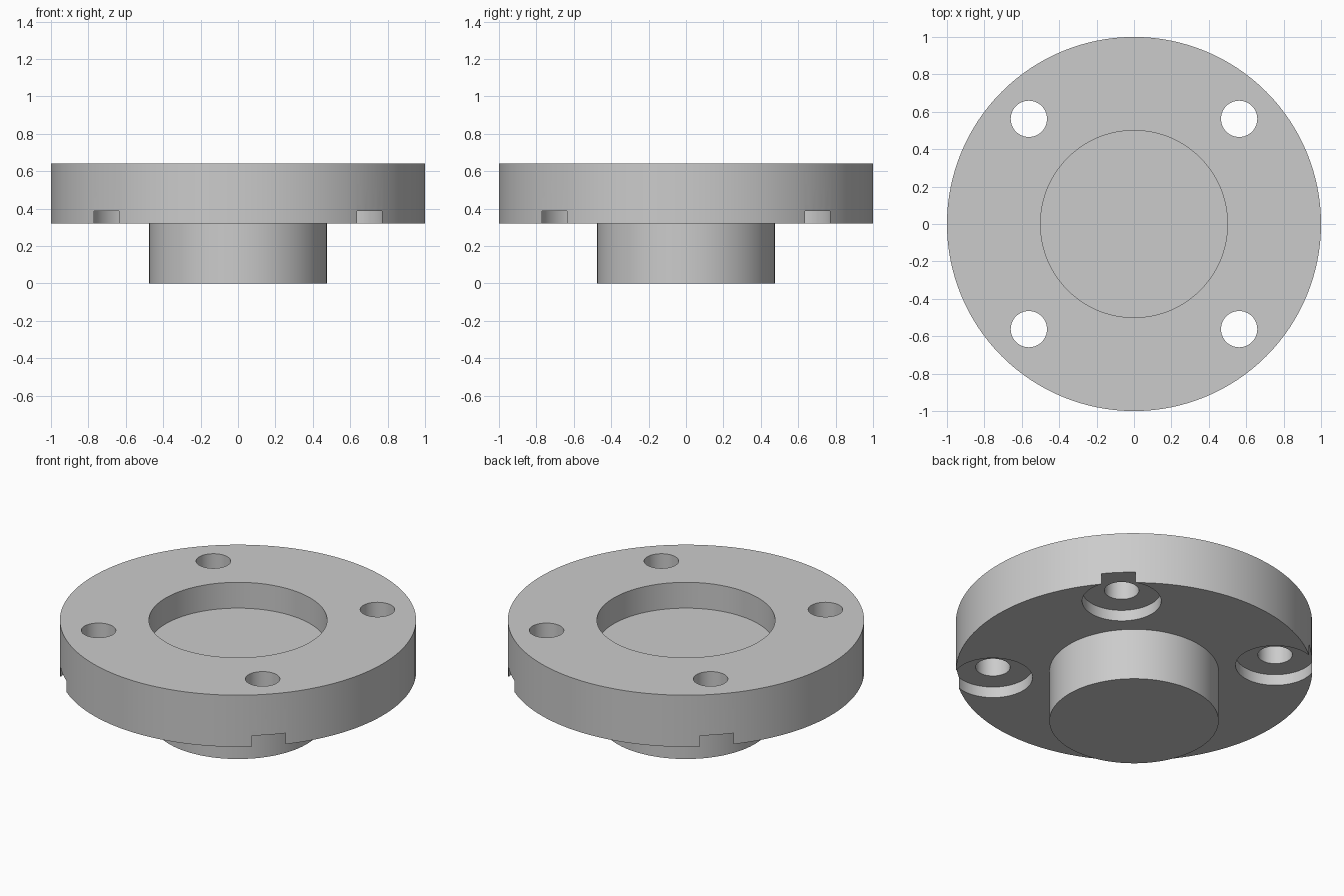
import bpy
import bmesh
from math import cos, sin, radians, tau

if "Cube" in bpy.data.objects:
    bpy.data.objects.remove(bpy.data.objects["Cube"], do_unlink=True)

# Dimensions
FLANGE_R, BOSS_R, RECESS_R = 1.0, 0.475, 0.5
FLANGE_Z, RECESS_Z, TOP_Z = 0.32, 0.48, 0.64
HOLE_R, BORE_R, BORE_Z = 0.097, 0.222, 0.388
BOLT_CIRCLE = 0.795

# Material
steel = bpy.data.materials.new("plain grey metal")
steel.use_nodes = True
grey = (0.6, 0.6, 0.6, 1)
steel.diffuse_color = grey
steel.node_tree.nodes["Principled BSDF"].inputs["Base Color"].default_value = grey


def add_lathe(bm, profile, segments, cx=0, cy=0):
    """Closed solid turned from (radius, z) points, listed bottom to top, with flat caps."""
    rings = [[bm.verts.new((cx + r * cos(tau * i / segments),
                            cy + r * sin(tau * i / segments), z))
              for i in range(segments)] for r, z in profile]
    for low, high in zip(rings, rings[1:]):
        for i in range(segments):
            j = (i + 1) % segments
            bm.faces.new((low[i], low[j], high[j], high[i]))
    bm.faces.new(rings[0][::-1])
    bm.faces.new(rings[-1])


def make_object(name, bm):
    bmesh.ops.recalc_face_normals(bm, faces=bm.faces)
    mesh = bpy.data.meshes.new(name)
    bm.to_mesh(mesh)
    bm.free()
    obj = bpy.data.objects.new(name, mesh)
    bpy.context.collection.objects.link(obj)
    mesh.materials.append(steel)
    return obj


# Flange with round boss below and shallow recess on top
bm = bmesh.new()
add_lathe(bm, [(BOSS_R, 0), (BOSS_R, FLANGE_Z), (FLANGE_R, FLANGE_Z),
               (FLANGE_R, TOP_Z), (RECESS_R, TOP_Z), (RECESS_R, RECESS_Z)], 128)
flange = make_object("flange", bm)

# Four counterbored bolt holes, open at the rim
bm = bmesh.new()
for k in range(4):
    a = radians(45 + 90 * k)
    add_lathe(bm, [(BORE_R, 0.2), (BORE_R, BORE_Z), (HOLE_R, BORE_Z), (HOLE_R, 0.8)],
              64, BOLT_CIRCLE * cos(a), BOLT_CIRCLE * sin(a))
cutter = make_object("bolt_hole_cutter", bm)
cutter.hide_render = True

cut = flange.modifiers.new("bolt holes", "BOOLEAN")
cut.operation = "DIFFERENCE"
cut.solver = "EXACT"
cut.object = cutter

# Apply the cut and smooth the round walls
bpy.ops.object.select_all(action="DESELECT")
flange.select_set(True)
bpy.context.view_layer.objects.active = flange
bpy.ops.object.modifier_apply(modifier=cut.name)
bpy.data.objects.remove(cutter, do_unlink=True)
bpy.ops.object.shade_smooth_by_angle(angle=radians(30))
